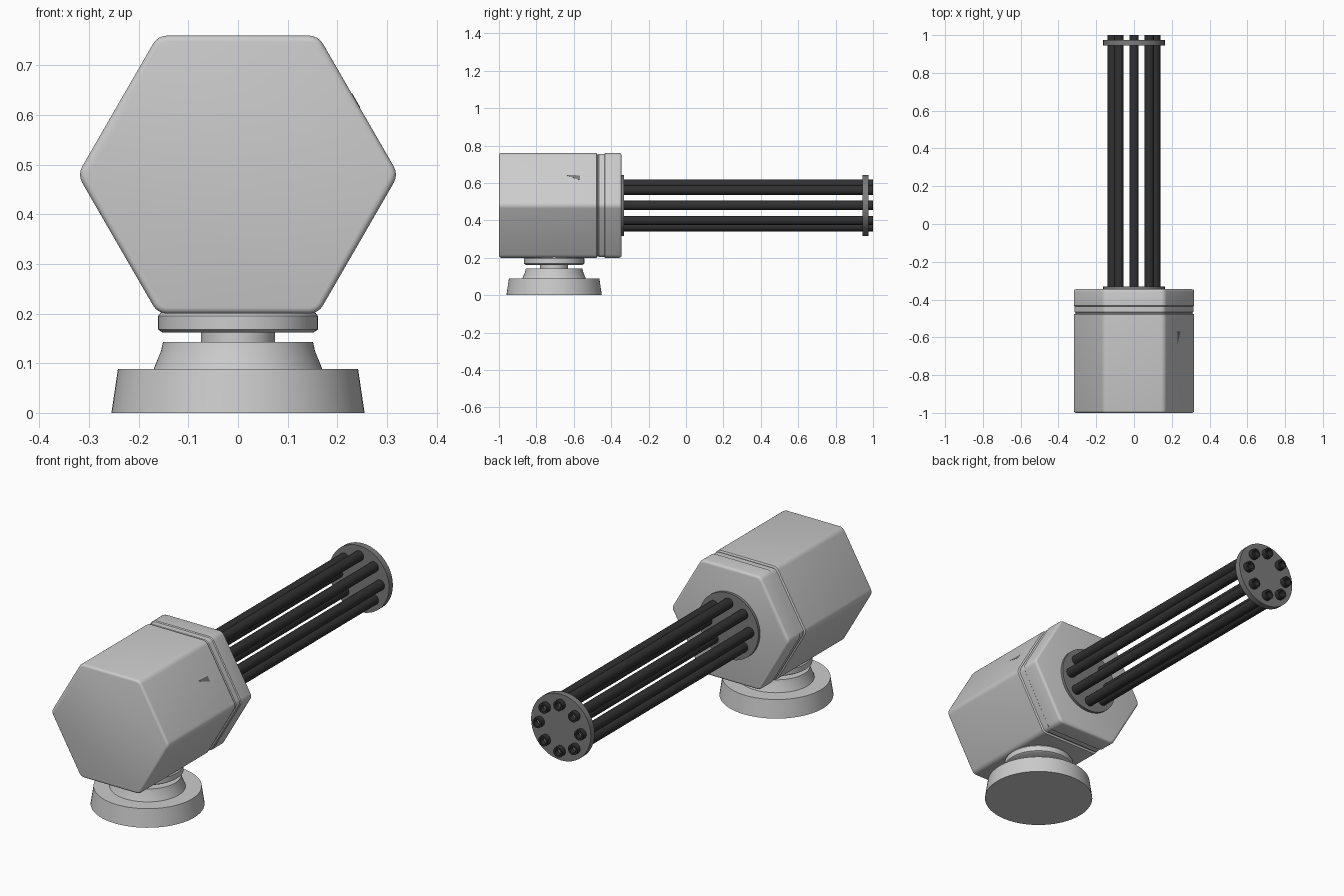
import bpy, bmesh
from math import pi, cos, sin, radians
from mathutils import Vector

if "Cube" in bpy.data.objects:
    bpy.data.objects.remove(bpy.data.objects["Cube"])

CZ = 0.48      # height of the gun axis
PY = -0.705    # y position of the pivot


def material(name, v):
    m = bpy.data.materials.new(name)
    m.diffuse_color = (v, v, v, 1)
    m.use_nodes = True
    m.node_tree.nodes["Principled BSDF"].inputs["Base Color"].default_value = m.diffuse_color
    return m


steel = material("dark_steel", 0.2)
black = material("black", 0.03)


def loft(name, rings, mat=None, angle=35):
    """Skin a stack of equal-sized rings and cap both ends."""
    bm = bmesh.new()
    rows = [[bm.verts.new(p) for p in ring] for ring in rings]
    n = len(rows[0])
    for a, b in zip(rows, rows[1:]):
        for i in range(n):
            j = (i + 1) % n
            bm.faces.new((a[i], a[j], b[j], b[i]))
    bm.faces.new(rows[0])
    bm.faces.new(rows[-1])
    bmesh.ops.recalc_face_normals(bm, faces=bm.faces[:])
    mesh = bpy.data.meshes.new(name)
    bm.to_mesh(mesh)
    bm.free()
    ob = bpy.data.objects.new(name, mesh)
    bpy.context.collection.objects.link(ob)
    if mat:
        mesh.materials.append(mat)
    bpy.ops.object.select_all(action='DESELECT')
    ob.select_set(True)
    bpy.context.view_layer.objects.active = ob
    bpy.ops.object.shade_smooth_by_angle(angle=radians(angle))
    return ob


def circle_y(r, y, cx=0, cz=CZ, n=48):
    return [Vector((cx + r * cos(2 * pi * i / n), y, cz + r * sin(2 * pi * i / n)))
            for i in range(n)]


def circle_z(r, z, n=64):
    return [Vector((r * cos(2 * pi * i / n), PY + r * sin(2 * pi * i / n), z))
            for i in range(n)]


def hexagon(y, inset, apothem=0.28, radius=0.033, seg=4):
    """Rounded hexagon with points at left and right."""
    d = (apothem - radius) / cos(pi / 6)
    r = radius - inset
    pts = []
    for k in range(6):
        c = k * pi / 3
        for s in range(seg + 1):
            t = c - pi / 6 + pi / 3 * s / seg
            pts.append(Vector((d * cos(c) + r * cos(t), y, CZ + d * sin(c) + r * sin(t))))
    return pts


# Hexagonal housing with softened ends, groove and recessed band
e = 0.012
ends = [(e * (1 - cos(t)), e * (1 - sin(t))) for t in (0, pi / 6, pi / 3, pi / 2)]
profile = [(-1 + dy, di) for dy, di in ends]
profile += [(-0.478, 0), (-0.474, 0.008), (-0.468, 0.008), (-0.465, 0.004),
            (-0.436, 0.004), (-0.432, 0)]
profile += [(-0.345 - dy, di) for dy, di in reversed(ends)]
loft("gun_housing", [hexagon(y, i) for y, i in profile])

# Turntable base, neck and collar
loft("base", [circle_z(r, z) for r, z in (
    (0.255, 0), (0.242, 0.088), (0.17, 0.088), (0.155, 0.125), (0.151, 0.143), (0.07, 0.143))])
loft("neck", [circle_z(0.075, z) for z in (0.13, 0.19)])
loft("collar", [circle_z(r, z) for r, z in (
    (0.152, 0.162), (0.161, 0.168), (0.161, 0.195), (0.15, 0.21))])

# Barrel plates
for name, y0, y1 in (("rear_barrel_plate", -0.352, -0.332), ("front_barrel_plate", 0.945, 0.975)):
    loft(name, [circle_y(0.163, y0), circle_y(0.163, y1)], steel)

# Ring of eight hollow barrels
for k in range(8):
    a = k * pi / 4
    x, z = 0.114 * cos(a), CZ + 0.114 * sin(a)
    loft(f"barrel_{k + 1}", [circle_y(r, y, x, z, 20) for r, y in (
        (0.025, -0.34), (0.025, 1.0), (0.016, 1.0), (0.016, 0.95))], black)

# Small dark pointer on the upper right face
normal = Vector((cos(pi / 6), 0, sin(pi / 6)))


def on_face(y, z, lift):
    x = (0.28 - (z - CZ) * sin(pi / 6)) / cos(pi / 6)
    return Vector((x, y, z)) + normal * lift


loft("side_pointer", [[on_face(y, z, h) for y, z in ((-0.645, 0.643), (-0.568, 0.64), (-0.568, 0.615))]
                      for h in (-0.004, 0.001)], steel)
